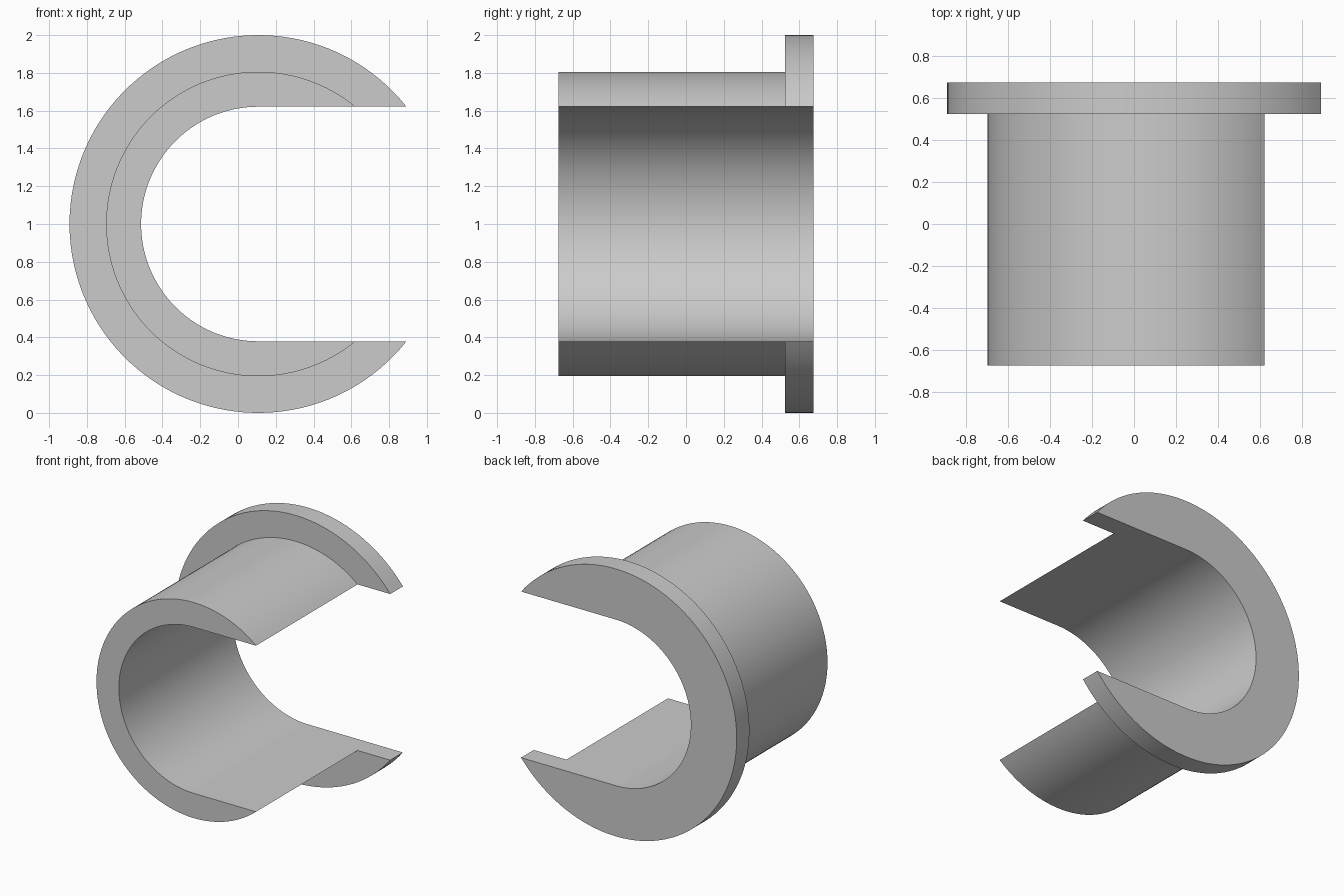
import bpy, bmesh, math

cube = bpy.data.objects.get("Cube")
if cube:
    bpy.data.objects.remove(cube, do_unlink=True)

CX, CZ = 0.108, 1.0                       # bore axis
BORE, SLEEVE, FLANGE = 0.621, 0.806, 1.0  # radii
FRONT, STEP, BACK = -0.675, 0.525, 0.675  # depths along y
SEGMENTS = 96

bm = bmesh.new()


def arc(radius, y):
    """Open arc running from the upper slot plane round to the lower one."""
    start = math.asin(BORE / radius)
    sweep = 2 * (math.pi - start)
    verts = []
    for i in range(SEGMENTS + 1):
        a = start + sweep * i / SEGMENTS
        verts.append(bm.verts.new((CX + radius * math.cos(a), y, CZ + radius * math.sin(a))))
    return verts


def wall(a, b):
    for i in range(SEGMENTS):
        bm.faces.new((a[i], a[i + 1], b[i + 1], b[i]))


bore_front, bore_back = arc(BORE, FRONT), arc(BORE, BACK)
sleeve_front, sleeve_step = arc(SLEEVE, FRONT), arc(SLEEVE, STEP)
flange_step, flange_back = arc(FLANGE, STEP), arc(FLANGE, BACK)

# Curved walls of the bore, sleeve and flange
wall(bore_front, bore_back)
wall(sleeve_front, sleeve_step)
wall(flange_step, flange_back)

# Flat rings: sleeve end, flange shoulder, flange back
wall(bore_front, sleeve_front)
wall(sleeve_step, flange_step)
wall(bore_back, flange_back)

# Slot planes, upper and lower
for end in (0, -1):
    bm.faces.new([ring[end] for ring in (bore_front, sleeve_front, sleeve_step,
                                         flange_step, flange_back, bore_back)])

bmesh.ops.recalc_face_normals(bm, faces=bm.faces)
mesh = bpy.data.meshes.new("slotted_flanged_bushing")
bm.to_mesh(mesh)
bm.free()
bushing = bpy.data.objects.new("slotted_flanged_bushing", mesh)
bpy.context.collection.objects.link(bushing)

# Plain grey finish
grey = bpy.data.materials.new("plain_grey")
grey.use_nodes = True
colour = (0.6, 0.6, 0.6, 1.0)
grey.diffuse_color = colour
grey.node_tree.nodes["Principled BSDF"].inputs["Base Color"].default_value = colour
mesh.materials.append(grey)

bpy.ops.object.select_all(action="DESELECT")
bushing.select_set(True)
bpy.context.view_layer.objects.active = bushing
bpy.ops.object.shade_smooth_by_angle(angle=math.radians(30))
